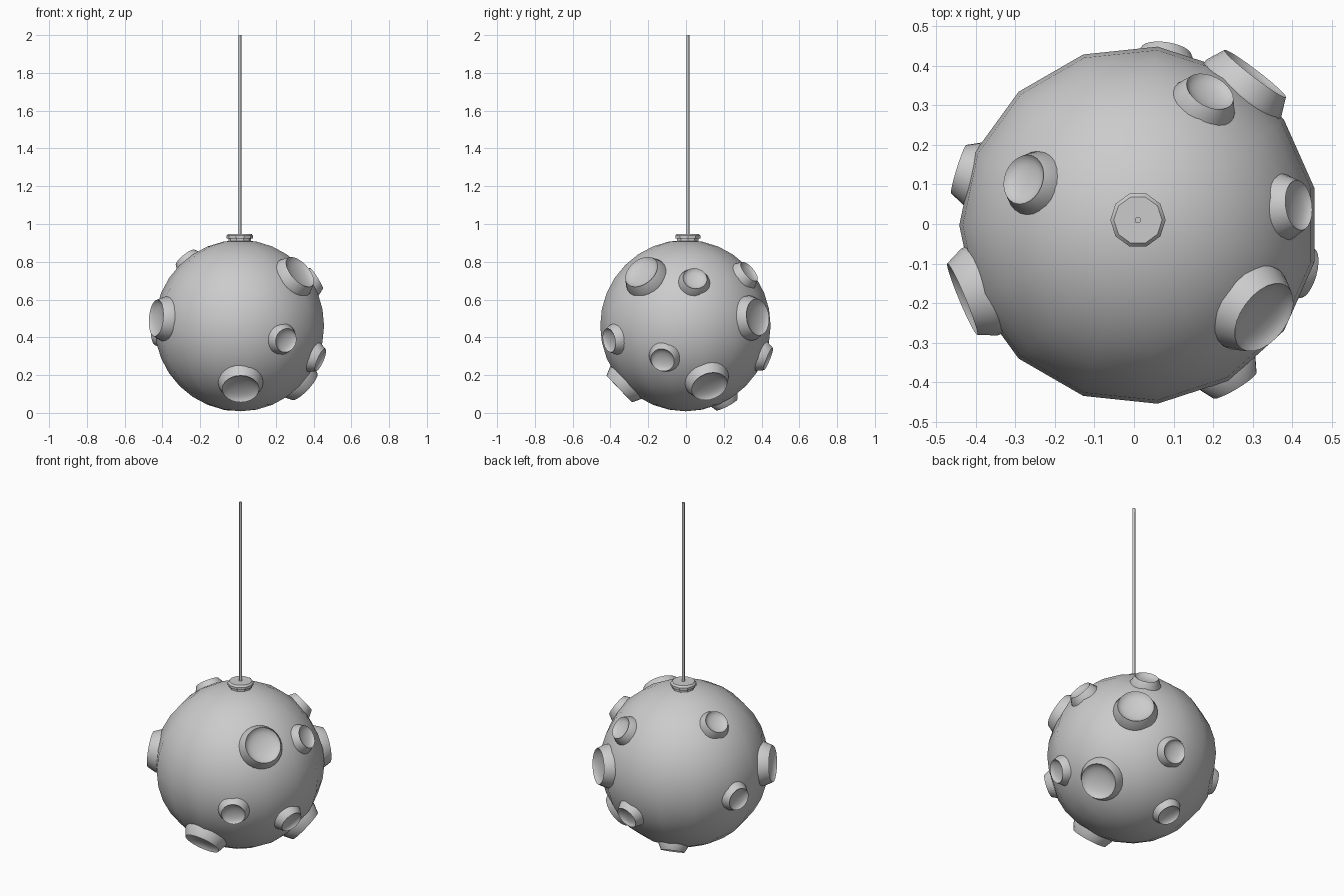
import bpy, bmesh
from math import sin, cos, pi, radians
from mathutils import Vector

if "Cube" in bpy.data.objects:
    bpy.data.objects.remove(bpy.data.objects["Cube"])

CENTRE = Vector((0.012, -0.003, 0.462))
R = 0.4535


def lathe(name, profile, n, origin=(0, 0, 0), axis=(0, 0, 1), smooth=35):
    """Revolve (radius, height) points about an axis; radius 0 makes a pole."""
    bm = bmesh.new()
    rings = []
    for r, h in profile:
        count = 1 if r == 0 else n
        rings.append([bm.verts.new((r * cos(2 * pi * i / n), r * sin(2 * pi * i / n), h))
                      for i in range(count)])
    for a, b in zip(rings, rings[1:]):
        for i in range(n):
            j = (i + 1) % n
            quad = [a[i % len(a)], a[j % len(a)], b[j % len(b)], b[i % len(b)]]
            bm.faces.new(list(dict.fromkeys(quad)))
    bmesh.ops.recalc_face_normals(bm, faces=bm.faces)
    mesh = bpy.data.meshes.new(name)
    bm.to_mesh(mesh)
    bm.free()
    ob = bpy.data.objects.new(name, mesh)
    ob.location = origin
    ob.rotation_euler = Vector(axis).to_track_quat('Z', 'Y').to_euler()
    bpy.context.collection.objects.link(ob)
    bpy.ops.object.select_all(action='DESELECT')
    ob.select_set(True)
    bpy.context.view_layer.objects.active = ob
    bpy.ops.object.shade_smooth_by_angle(angle=radians(smooth))
    return ob


# Main ball: 15 segments round
RINGS = 16
ball = [(0 if k in (0, RINGS) else R * sin(pi * k / RINGS), -R * cos(pi * k / RINGS))
        for k in range(RINGS + 1)]
lathe("ball", ball, 15, CENTRE)


# Raised craters: sloping outer wall, sharp rim, rounded bowl
def crater(name, direction, base, rim, height):
    floor = 0.457
    profile = [(base, 0.425), (base, 0.438), (rim, height)]
    for k in range(1, 7):
        a = pi / 2 * k / 6
        profile.append((0 if k == 6 else rim * 0.96 * cos(a),
                        height - (height - floor) * sin(a)))
    lathe(name, profile, 24, CENTRE, direction)


large = [(.294, .383, .045), (.31, -.228, .278), (-.446, -.187, .04),
         (.002, -.345, -.33), (.34, .127, -.322)]
small = [(.178, .334, .283), (.07, .44, -.177), (.40, .05, .247), (-.29, .115, .36),
         (-.45, .14, -.04), (.42, -.12, -.18), (.243, -.405, -.078), (-.076, .22, -.42)]
for i, d in enumerate(large):
    crater(f"large_crater_{i + 1}", d, 0.119, 0.098, 0.485)
for i, d in enumerate(small):
    crater(f"small_crater_{i + 1}", d, 0.084, 0.064, 0.478)

# Cord cap and hanging cord
lathe("cord_cap", [(0, .90), (.06, .90), (.06, .924), (.07, .924), (.07, .938),
                   (.061, .948), (0, .948)], 10, (0.01, 0.01, 0))
lathe("cord", [(0, .93), (.008, .93), (.008, 2), (0, 2)], 8, (0.01, 0.01, 0), smooth=50)
